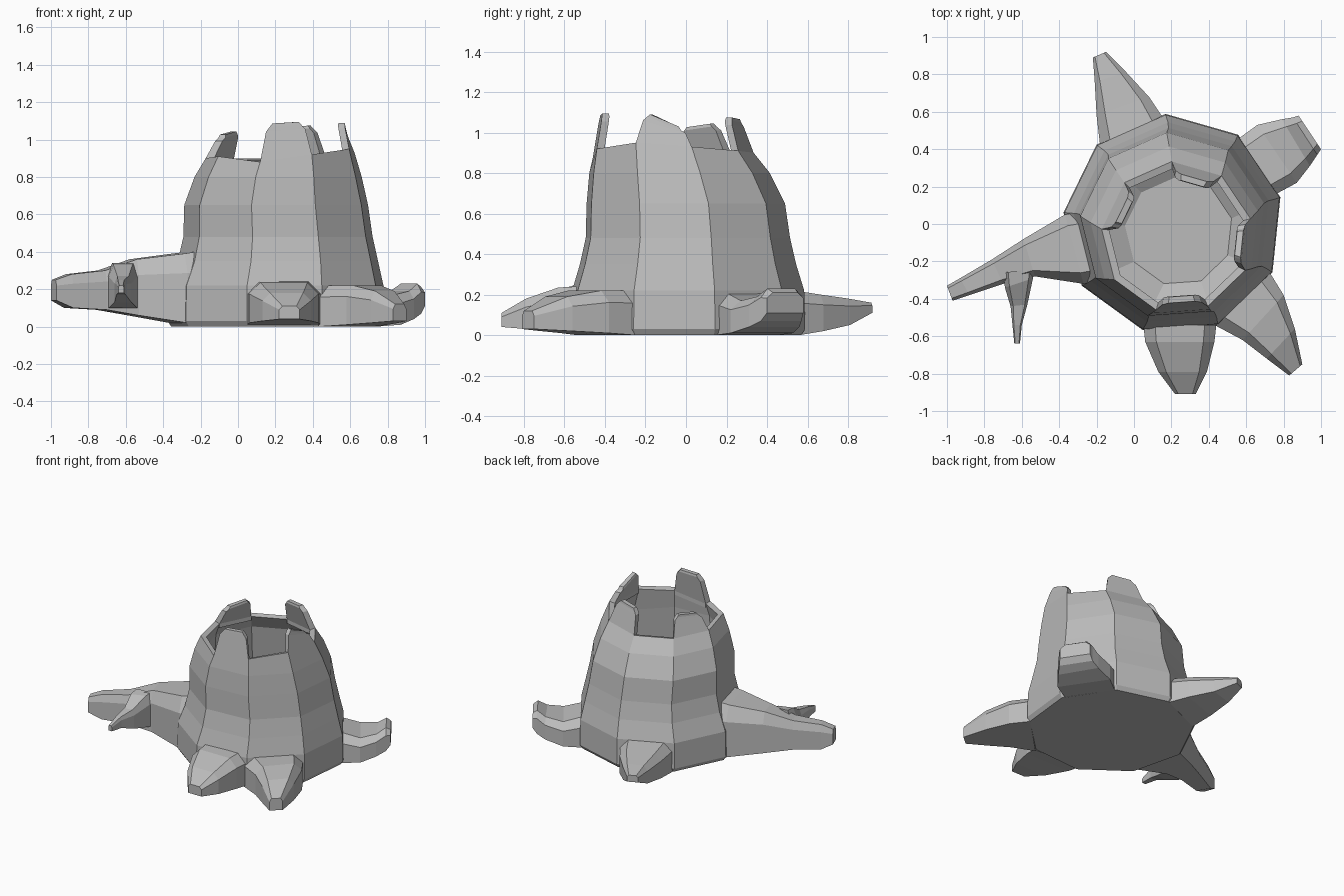
import bpy, bmesh
from math import cos, sin, radians
from mathutils import Vector

if "Cube" in bpy.data.objects:
    bpy.data.objects.remove(bpy.data.objects["Cube"])

grey = bpy.data.materials.new("bark_grey")
grey.use_nodes = True
colour = (0.5, 0.5, 0.5, 1)
grey.diffuse_color = colour
grey.node_tree.nodes["Principled BSDF"].inputs["Base Color"].default_value = colour

SIDES = 9


def loft(name, rings):
    """Closed flat-shaded skin through rings of equal point count, capped at both ends."""
    bm = bmesh.new()
    loops = [[bm.verts.new(p) for p in ring] for ring in rings]
    n = len(rings[0])
    for a, b in zip(loops, loops[1:]):
        for i in range(n):
            j = (i + 1) % n
            bm.faces.new((a[i], a[j], b[j], b[i]))
    bm.faces.new(loops[0][::-1])
    bm.faces.new(loops[-1])
    bmesh.ops.recalc_face_normals(bm, faces=bm.faces)
    mesh = bpy.data.meshes.new(name)
    bm.to_mesh(mesh)
    bm.free()
    mesh.materials.append(grey)
    obj = bpy.data.objects.new(name, mesh)
    bpy.context.collection.objects.link(obj)
    return obj


def ring(r, cx, cy, z):
    """Nine-sided ring; z is one height or a height for each corner."""
    zs = z if isinstance(z, list) else [z] * SIDES
    return [Vector((cx + r * cos(radians(14 + 40 * k)),
                    cy + r * sin(radians(14 + 40 * k)), zs[k])) for k in range(SIDES)]


# Hollow trunk: outside going up, uneven rim, inside going down to a bowl floor
rim = [0.93, 0.91, 0.9, 0.9, 0.9, 0.91, 0.88, 0.92, 0.95]
outer_rim = ring(0.405, 0.23, -0.07, rim)
inner_rim = ring(0.365, 0.23, -0.07, [z - 0.01 for z in rim])
loft("hollow_trunk", [
    ring(0.57, 0.21, 0, 0), ring(0.59, 0.21, 0, 0.03),
    ring(0.585, 0.21, 0, 0.22), ring(0.545, 0.22, 0, 0.35),
    ring(0.515, 0.22, 0, 0.48), ring(0.5, 0.21, -0.01, 0.65),
    ring(0.455, 0.22, -0.04, 0.8), outer_rim, inner_rim,
    ring(0.41, 0.22, -0.04, 0.78), ring(0.44, 0.22, -0.02, 0.5),
    ring(0.29, 0.24, -0.04, 0.4)])


# Tall splintered planks rising from alternate sides of the rim
def plank(name, k, z_first, z_last, lean):
    j = (k + 1) % SIDES
    a, b, c, d = outer_rim[k], outer_rim[j], inner_rim[j], inner_rim[k]
    inward = ((c + d) - (a + b)).normalized() * lean
    inward.z = 0

    def level(t, squeeze):
        out = []
        for p, q, z in ((a, b, z_first), (b, a, z_last), (c, d, z_last), (d, c, z_first)):
            v = p.lerp(q, squeeze) + inward * t
            v.z = p.z + (z - p.z) * t
            out.append(v)
        return out
    root = [v - Vector((0, 0, 0.03)) for v in level(0, 0)]
    tip = level(1, 0.2)
    mid = (tip[0] + tip[1] + tip[2] + tip[3]) / 4
    end = [v.lerp(mid, 0.15) + Vector((0, 0, 0.015)) for v in tip]
    loft(name, [root, level(0, 0), level(0.85, 0.12), tip, end])


plank("front_plank", 6, 1.07, 1.08, 0.03)
plank("left_plank", 8, 1.08, 1.01, 0.03)
plank("back_plank", 1, 1.06, 1.05, 0.05)
plank("right_plank", 3, 1.03, 1.01, 0.05)


# Roots: each section is two plan points, a bottom height and a top height
def root(name, sections, inset=0.16):
    rings = []
    for lx, ly, rx, ry, z0, z1 in sections:
        l, r = Vector((lx, ly, 0)), Vector((rx, ry, 0))
        up = Vector((0, 0, 1))
        shoulder = z0 + (z1 - z0) * 0.72
        rings.append([l + up * z0, l + up * shoulder, l.lerp(r, inset) + up * z1,
                      r.lerp(l, inset) + up * z1, r + up * shoulder, r + up * z0])
    loft(name, rings)


root("front_root", [
    (0.05, -0.54, 0.44, -0.54, 0.01, 0.24), (0.06, -0.63, 0.43, -0.63, 0.02, 0.235),
    (0.13, -0.79, 0.39, -0.79, 0.03, 0.18), (0.22, -0.91, 0.33, -0.91, 0.04, 0.11)])
root("front_left_root", [
    (0.43, -0.54, 0.72, -0.25, 0, 0.22), (0.58, -0.62, 0.8, -0.38, 0.01, 0.22),
    (0.71, -0.72, 0.86, -0.56, 0.02, 0.19), (0.83, -0.81, 0.9, -0.75, 0.03, 0.12)])
root("back_left_root", [
    (0.74, 0.15, 0.55, 0.45, 0, 0.21), (0.87, 0.22, 0.66, 0.53, 0.01, 0.17),
    (0.94, 0.31, 0.79, 0.56, 0.04, 0.19), (0.98, 0.37, 0.85, 0.57, 0.07, 0.23),
    (1.0, 0.4, 0.88, 0.58, 0.11, 0.21)])
root("back_root", [
    (0.16, 0.56, -0.18, 0.41, 0, 0.22), (0.08, 0.68, -0.2, 0.58, 0.02, 0.2),
    (-0.04, 0.81, -0.21, 0.76, 0.05, 0.18), (-0.15, 0.92, -0.22, 0.89, 0.11, 0.16)])
root("long_right_root", [
    (-0.2, 0.08, -0.16, -0.3, 0.01, 0.41), (-0.37, 0.05, -0.27, -0.32, 0.02, 0.39),
    (-0.59, -0.08, -0.53, -0.28, 0.06, 0.36), (-0.76, -0.19, -0.7, -0.32, 0.09, 0.3),
    (-0.93, -0.29, -0.88, -0.38, 0.1, 0.28), (-1.0, -0.33, -0.97, -0.41, 0.14, 0.25)])

# Curved twig branching off the long root
root("root_twig", [
    (-0.7, -0.26, -0.53, -0.24, 0.1, 0.34), (-0.69, -0.34, -0.54, -0.29, 0.1, 0.33),
    (-0.66, -0.44, -0.57, -0.43, 0.13, 0.27), (-0.65, -0.54, -0.6, -0.54, 0.17, 0.25),
    (-0.64, -0.64, -0.61, -0.64, 0.18, 0.22)])
